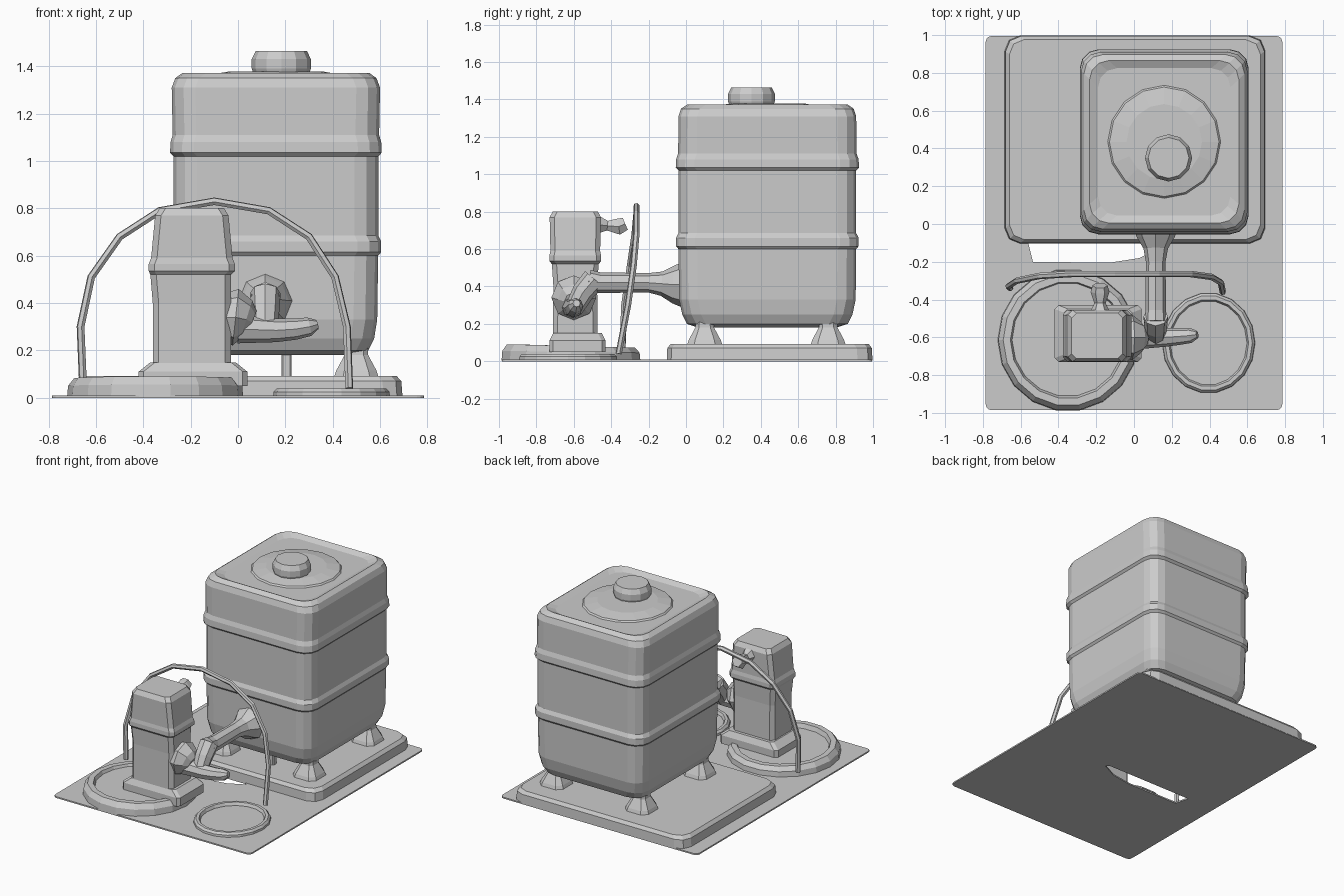
import bpy, bmesh
from math import sin, cos, pi
from mathutils import Vector

if "Cube" in bpy.data.objects:
    bpy.data.objects.remove(bpy.data.objects["Cube"])


def finish(name, bm):
    bmesh.ops.recalc_face_normals(bm, faces=bm.faces)
    me = bpy.data.meshes.new(name)
    bm.to_mesh(me)
    bm.free()
    ob = bpy.data.objects.new(name, me)
    bpy.context.collection.objects.link(ob)
    return ob


def rounded(cx, cy, hx, hy, r, z, n=3):
    """Horizontal rounded rectangle as a list of points."""
    pts = []
    for k, (sx, sy) in enumerate(((1, 1), (-1, 1), (-1, -1), (1, -1))):
        for i in range(n + 1):
            a = pi / 2 * (k + i / n)
            pts.append(Vector((cx + sx * (hx - r) + r * cos(a),
                               cy + sy * (hy - r) + r * sin(a), z)))
    return pts


def circle(cx, cy, rx, ry, z, n=16):
    return [Vector((cx + rx * cos(2 * pi * i / n), cy + ry * sin(2 * pi * i / n), z))
            for i in range(n)]


def loft(name, rings, closed=False):
    """Skin a stack of equal rings; cap the ends, or join last to first."""
    bm = bmesh.new()
    vs = [[bm.verts.new(p) for p in ring] for ring in rings]
    n = len(vs[0])
    pairs = list(zip(vs, vs[1:])) + ([(vs[-1], vs[0])] if closed else [])
    for a, b in pairs:
        for i in range(n):
            bm.faces.new((a[i], a[(i + 1) % n], b[(i + 1) % n], b[i]))
    if not closed:
        bm.faces.new(vs[0])
        bm.faces.new(vs[-1])
    return finish(name, bm)


def to_mesh(name, cu):
    tmp = bpy.data.objects.new(name + "_curve", cu)
    bpy.context.collection.objects.link(tmp)
    bpy.context.view_layer.update()
    dg = bpy.context.evaluated_depsgraph_get()
    me = bpy.data.meshes.new_from_object(tmp.evaluated_get(dg))
    bpy.data.objects.remove(tmp)
    for p in me.polygons:
        p.use_smooth = False
    ob = bpy.data.objects.new(name, me)
    bpy.context.collection.objects.link(ob)
    return ob


def tube(name, pts, res=2):
    """Pipe through (x, y, z, radius) points."""
    cu = bpy.data.curves.new(name, 'CURVE')
    cu.dimensions = '3D'
    cu.bevel_depth = 1
    cu.bevel_resolution = res
    cu.use_fill_caps = True
    sp = cu.splines.new('POLY')
    sp.points.add(len(pts) - 1)
    for p, (x, y, z, r) in zip(sp.points, pts):
        p.co = (x, y, z, 1)
        p.radius = r
    return to_mesh(name, cu)


# Ground sheet with the open slot in front of the plinth
sheet = bpy.data.curves.new("ground_sheet", 'CURVE')
sheet.dimensions = '2D'
sheet.fill_mode = 'BOTH'
sheet.extrude = 0.005
outline = [(p.x, p.y) for p in rounded(0, 0.005, 0.785, 0.99, 0.03, 0)]
slot = [(-0.56, -0.1), (-0.535, -0.2), (-0.13, -0.205), (0.03, -0.18), (0.15, -0.12), (0.13, -0.1)]
for loop in (outline, slot):
    sp = sheet.splines.new('POLY')
    sp.points.add(len(loop) - 1)
    for p, (x, y) in zip(sp.points, loop):
        p.co = (x, y, 0, 1)
    sp.use_cyclic_u = True
to_mesh("ground_sheet", sheet).location.z = 0.005

# Tank plinth
loft("tank_plinth", [rounded(0.005, 0.447, hx, hy, 0.08, z, 2) for z, hx, hy in
                     ((0.003, 0.69, 0.55), (0.07, 0.685, 0.547), (0.092, 0.665, 0.53))])

# Tank body with two raised bands, shouldered at top and bottom
TX, TY = 0.16, 0.435
body = [(0.18, 0.33, 0.37), (0.2, 0.39, 0.43), (0.25, 0.415, 0.455), (0.33, 0.428, 0.472),
        (0.60, 0.432, 0.475), (0.615, 0.445, 0.488), (0.66, 0.445, 0.488), (0.685, 0.433, 0.475),
        (1.02, 0.433, 0.475), (1.035, 0.447, 0.49), (1.08, 0.445, 0.488), (1.11, 0.436, 0.477),
        (1.31, 0.44, 0.475), (1.35, 0.425, 0.462), (1.372, 0.395, 0.43), (1.352, 0.35, 0.39)]
loft("tank_body", [rounded(TX, TY, hx, hy, 0.1, z) for z, hx, hy in body])

# Low round dome and filler cap on the tank
loft("tank_dome", [circle(TX, TY, r, r, z) for z, r in ((1.34, 0.31), (1.362, 0.29), (1.378, 0.2))])
loft("filler_cap", [circle(0.183, 0.35, r, r, z, 12) for z, r in
                    ((1.36, 0.115), (1.39, 0.125), (1.43, 0.125), (1.465, 0.108))])

# Tapered tank feet and the slim centre prop
for side, fx in (("left", -0.18), ("right", 0.5)):
    for end, fy in (("front", 0.1), ("back", 0.76)):
        loft(f"foot_{end}_{side}", [rounded(fx, fy, h, h, h * 0.4, z, 1) for z, h in
                                    ((0.085, 0.095), (0.115, 0.085), (0.18, 0.05), (0.26, 0.045))])
loft("centre_prop", [rounded(0.205, 0.1, h, h, 0.008, z, 1) for z, h in ((0.085, 0.022), (0.2, 0.022))])

# Pump pad with hose coil around its rim
PX, PY = -0.35, -0.615
loft("pump_pad", [circle(PX, PY, r, r, z, 20) for z, r in ((0.003, 0.35), (0.05, 0.34), (0.06, 0.32))])


def coil(name, cx, cy, rx, ry, w, h, tilt=0.0, n=18):
    """Flattened ring resting on the ground, lower towards the back."""
    rings = []
    for i in range(n):
        a = 2 * pi * i / n
        top = h * (1 - tilt * (1 + sin(a)) / 2)
        rings.append([Vector((cx + (rx + d * w) * cos(a), cy + (ry + d * w) * sin(a), 0.003 + t * top))
                      for d, t in ((1, 0), (0.9, 0.6), (0.3, 1), (-0.6, 1), (-1, 0.5), (-1, 0))])
    return loft(name, rings, closed=True)


coil("pad_hose_coil", PX, PY, 0.33, 0.335, 0.042, 0.088, 0.2)
coil("loose_hose_coil", 0.395, -0.63, 0.225, 0.245, 0.022, 0.036)
loft("coil_floor", [circle(0.395, -0.63, 0.21, 0.23, z) for z in (0.003, 0.018)])

# Pump pedestal and housing
loft("pump_base", [rounded(-0.19, -0.58, hx, hy, 0.02, z, 1) for z, hx, hy in
                   ((0.05, 0.23, 0.15), (0.11, 0.23, 0.15), (0.15, 0.18, 0.13))])
loft("pump_housing", [rounded(cx, -0.592, hx, hy, 0.025, z, 1) for z, cx, hx, hy in
                      ((0.12, -0.195, 0.165, 0.12), (0.4, -0.195, 0.165, 0.117), (0.52, -0.2, 0.17, 0.125),
                       (0.535, -0.195, 0.182, 0.138), (0.565, -0.195, 0.182, 0.138), (0.59, -0.195, 0.172, 0.133),
                       (0.77, -0.195, 0.155, 0.137), (0.802, -0.195, 0.135, 0.12))])

# Hose hook behind the housing
tube("hose_hook", [(-0.18, -0.47, 0.73, 0.055), (-0.18, -0.42, 0.725, 0.03),
                   (-0.18, -0.36, 0.72, 0.05), (-0.18, -0.325, 0.735, 0.04)], 1)

# Pump outlet flange and spout
tube("outlet_flange", [(-0.06, -0.6, 0.34, 0.1), (-0.01, -0.6, 0.34, 0.12), (0.035, -0.6, 0.33, 0.085),
                       (0.06, -0.6, 0.32, 0.05)])
tube("outlet_spout", [(0.0, -0.605, 0.29, 0.06), (0.16, -0.6, 0.285, 0.05), (0.24, -0.595, 0.29, 0.045),
                      (0.3, -0.59, 0.3, 0.04), (0.335, -0.585, 0.31, 0.02)])

# Feed pipe from the tank, flared at the wall, with drop elbow
tube("feed_pipe", [(0.115, 0.0, 0.41, 0.13), (0.115, -0.07, 0.41, 0.1), (0.115, -0.13, 0.415, 0.065),
                   (0.115, -0.2, 0.42, 0.052), (0.115, -0.46, 0.42, 0.055), (0.115, -0.52, 0.43, 0.06)])
tube("feed_elbow", [(0.115, -0.49, 0.44, 0.065), (0.115, -0.55, 0.37, 0.06), (0.115, -0.6, 0.28, 0.05)])

# Arching hose over the pump
arch = [(-0.655, -0.34, 0.06), (-0.665, -0.33, 0.3), (-0.62, -0.3, 0.51), (-0.5, -0.275, 0.68),
        (-0.33, -0.265, 0.79), (-0.1, -0.265, 0.83), (0.13, -0.265, 0.79), (0.3, -0.265, 0.68),
        (0.41, -0.28, 0.51), (0.46, -0.31, 0.3), (0.47, -0.36, 0.04)]
tube("arching_hose", [(x, y, z, 0.017) for x, y, z in arch], 1)
